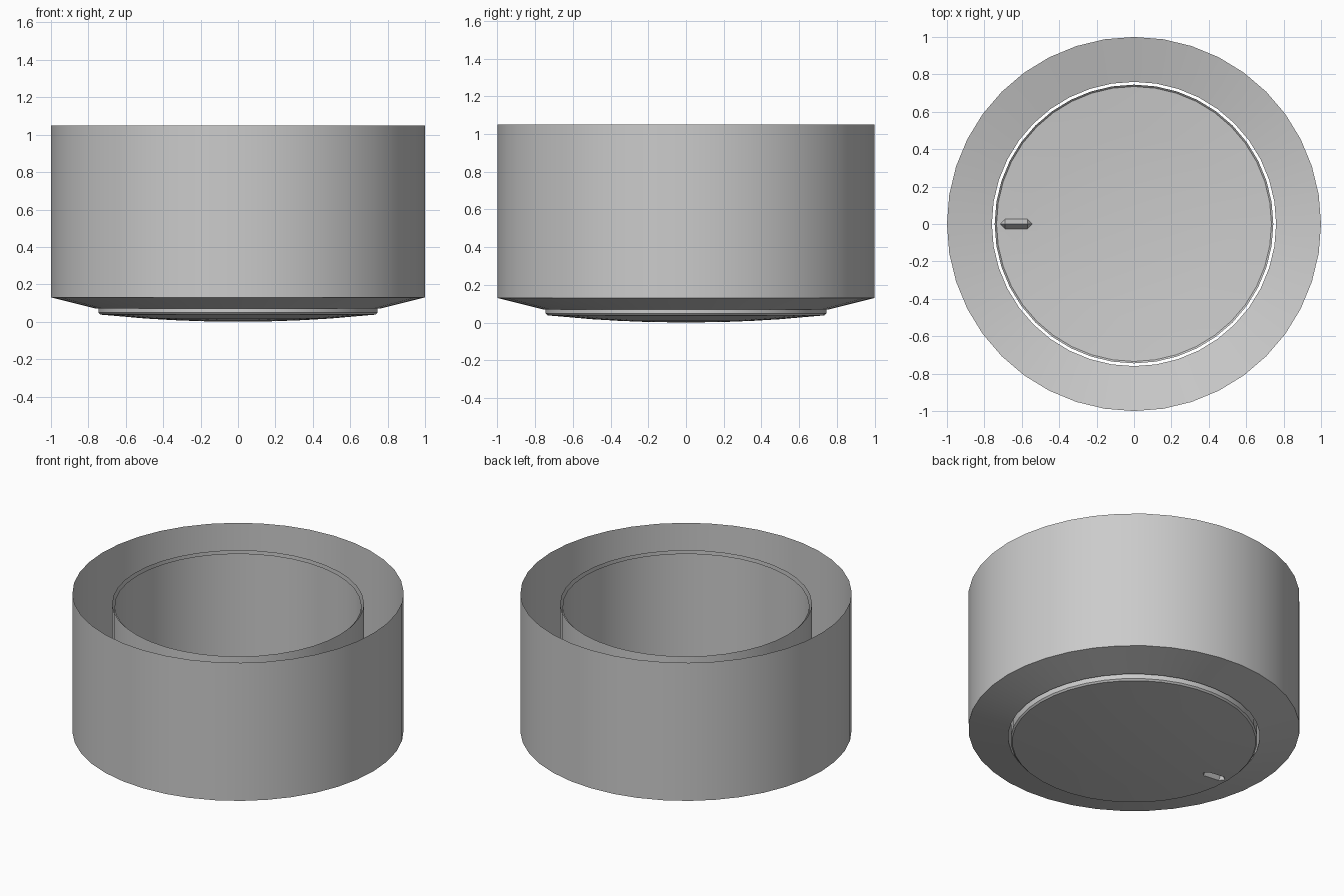
import bpy, bmesh, math

cube = bpy.data.objects.get("Cube")
if cube:
    bpy.data.objects.remove(cube)

SIDES = 40

grey = bpy.data.materials.new("plain_grey")
grey.use_nodes = True
grey.diffuse_color = (0.6, 0.6, 0.6, 1)
grey.node_tree.nodes["Principled BSDF"].inputs["Base Color"].default_value = (0.6, 0.6, 0.6, 1)


def lathe(profile):
    """Revolve (radius, height) points around z into an open shell."""
    bm = bmesh.new()
    rings = []
    for r, z in profile:
        rings.append([bm.verts.new((r * math.cos(a), r * math.sin(a), z))
                      for a in (math.tau * i / SIDES for i in range(SIDES))])
    for upper, lower in zip(rings, rings[1:]):
        for i in range(SIDES):
            j = (i + 1) % SIDES
            bm.faces.new((upper[i], lower[i], lower[j], upper[j]))
    bmesh.ops.remove_doubles(bm, verts=bm.verts[:], dist=1e-5)
    return bm


def finish(bm, name):
    mesh = bpy.data.meshes.new(name)
    bm.to_mesh(mesh)
    bm.free()
    mesh.materials.append(grey)
    obj = bpy.data.objects.new(name, mesh)
    bpy.context.collection.objects.link(obj)
    bpy.ops.object.select_all(action='DESELECT')
    obj.select_set(True)
    bpy.context.view_layer.objects.active = obj
    bpy.ops.object.shade_smooth_by_angle(angle=math.radians(30))


# Outer skirt: wall, sloping underside and inner collar
finish(lathe([(1, 1.05), (1, 0.13), (0.76, 0.07), (0.76, 0.98)]), "outer_skirt")

# Inner cup with a gently domed underside
RIM, DROP = 0.735, 0.038
dome = [(r, DROP * (r / RIM) ** 2) for r in (RIM, 0.5, 0.35, 0.2)]
cup = lathe([(0.745, 0.965), (0.745, 0.048)] + dome + [(0, 0)])

# Pointer groove: cut a pointed slot into the dome and push up its centre line
TIP_OUT, TIP_IN, END_OUT, END_IN, HALF, DEPTH = -0.715, -0.545, -0.69, -0.57, 0.026, 0.045


def cut(point, normal):
    near = [f for f in cup.faces
            if f.calc_center_median().z < 0.045
            and min(v.co.x for v in f.verts) < TIP_IN
            and min(abs(v.co.y) for v in f.verts) < 0.12]
    geom = near + list({e for f in near for e in f.edges}) + list({v for f in near for v in f.verts})
    bmesh.ops.bisect_plane(cup, geom=geom, dist=1e-5, plane_co=point, plane_no=normal)


for side in (1, -1):
    cut((0, side * HALF, 0), (0, 1, 0))
for x in (END_OUT, END_IN):
    cut((x, 0, 0), (1, 0, 0))
for tip, end in ((TIP_OUT, END_OUT), (TIP_IN, END_IN)):
    for side in (1, -1):
        cut((tip, 0, 0), (side * HALF, tip - end, 0))
for v in cup.verts:
    if abs(v.co.y) < 1e-4 and v.co.z < 0.045 and END_OUT - 1e-4 < v.co.x < END_IN + 1e-4:
        v.co.z += DEPTH
finish(cup, "inner_cup")
